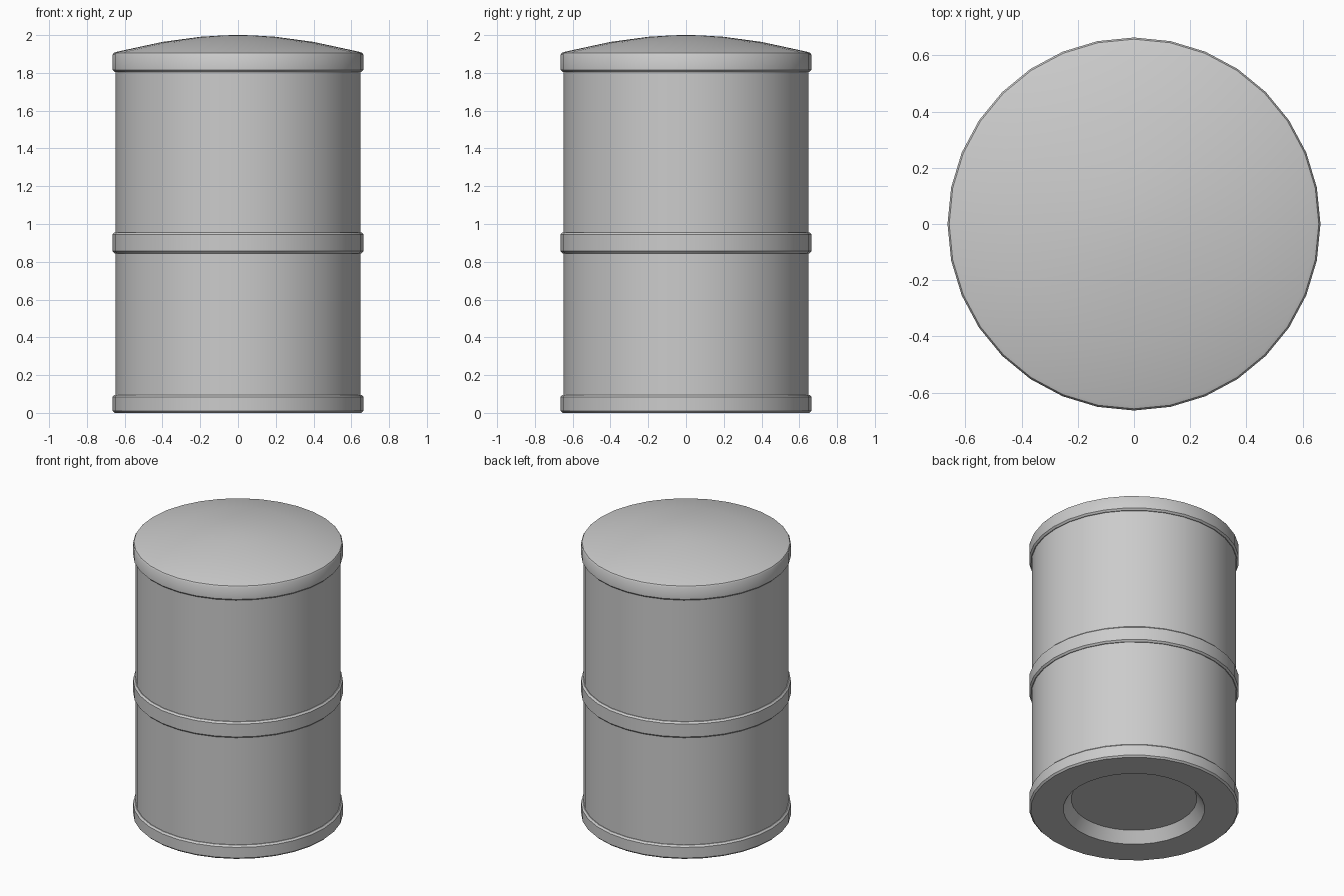
import bpy, bmesh, math

cube = bpy.data.objects.get("Cube")
if cube:
    bpy.data.objects.remove(cube, do_unlink=True)

SIDES = 32
WALL = 0.648
RIM = 0.664

steel = bpy.data.materials.new("grey steel")
steel.use_nodes = True
steel.diffuse_color = (0.6, 0.6, 0.6, 1)
steel.node_tree.nodes["Principled BSDF"].inputs["Base Color"].default_value = (0.6, 0.6, 0.6, 1)


def lathe(name, profile):
    """Turn a (radius, height) profile, listed bottom to top, about z."""
    bm = bmesh.new()
    verts = [bm.verts.new((r, 0, z)) for r, z in profile]
    edges = [bm.edges.new(pair) for pair in zip(verts, verts[1:])]
    bmesh.ops.spin(bm, geom=verts + edges, cent=(0, 0, 0), axis=(0, 0, 1),
                   angle=math.tau, steps=SIDES, use_merge=True)
    bmesh.ops.remove_doubles(bm, verts=bm.verts, dist=0.0005)
    bm.normal_update()
    # Make every face point outwards along the profile
    if sum(f.normal.dot(f.calc_center_median()) for f in bm.faces) < 0:
        bmesh.ops.reverse_faces(bm, faces=bm.faces)
    mesh = bpy.data.meshes.new(name)
    bm.to_mesh(mesh)
    bm.free()
    mesh.materials.append(steel)
    obj = bpy.data.objects.new(name, mesh)
    bpy.context.collection.objects.link(obj)
    bpy.ops.object.select_all(action='DESELECT')
    obj.select_set(True)
    bpy.context.view_layer.objects.active = obj
    bpy.ops.object.shade_smooth_by_angle(angle=math.radians(35))
    return obj


def band(low, high, bevel=0.011):
    """Raised hoop profile with bevelled corners, standing off the wall."""
    return [(WALL, low), (RIM - bevel, low), (RIM, low + bevel),
            (RIM, high - bevel), (RIM - bevel, high), (WALL, high)]


# Base hoop with the recessed underside
lathe("base", [(0, 0.073), (0.398, 0.073), (0.448, 0)] + band(0, 0.096)[1:])

# Two lengths of drum wall and the hoop between them
lathe("lower_wall", [(WALL, 0.096), (WALL, 0.845)])
lathe("middle_hoop", band(0.845, 0.956))
lathe("upper_wall", [(WALL, 0.956), (WALL, 1.805)])

# Domed lid with an overhanging rim
lathe("lid", band(1.805, 1.9)[:3] + [(RIM, 1.897), (0.658, 1.906), (0.645, 1.911),
                                     (0.4, 1.964), (0.2, 1.991), (0.07, 1.999), (0, 2.0)])
